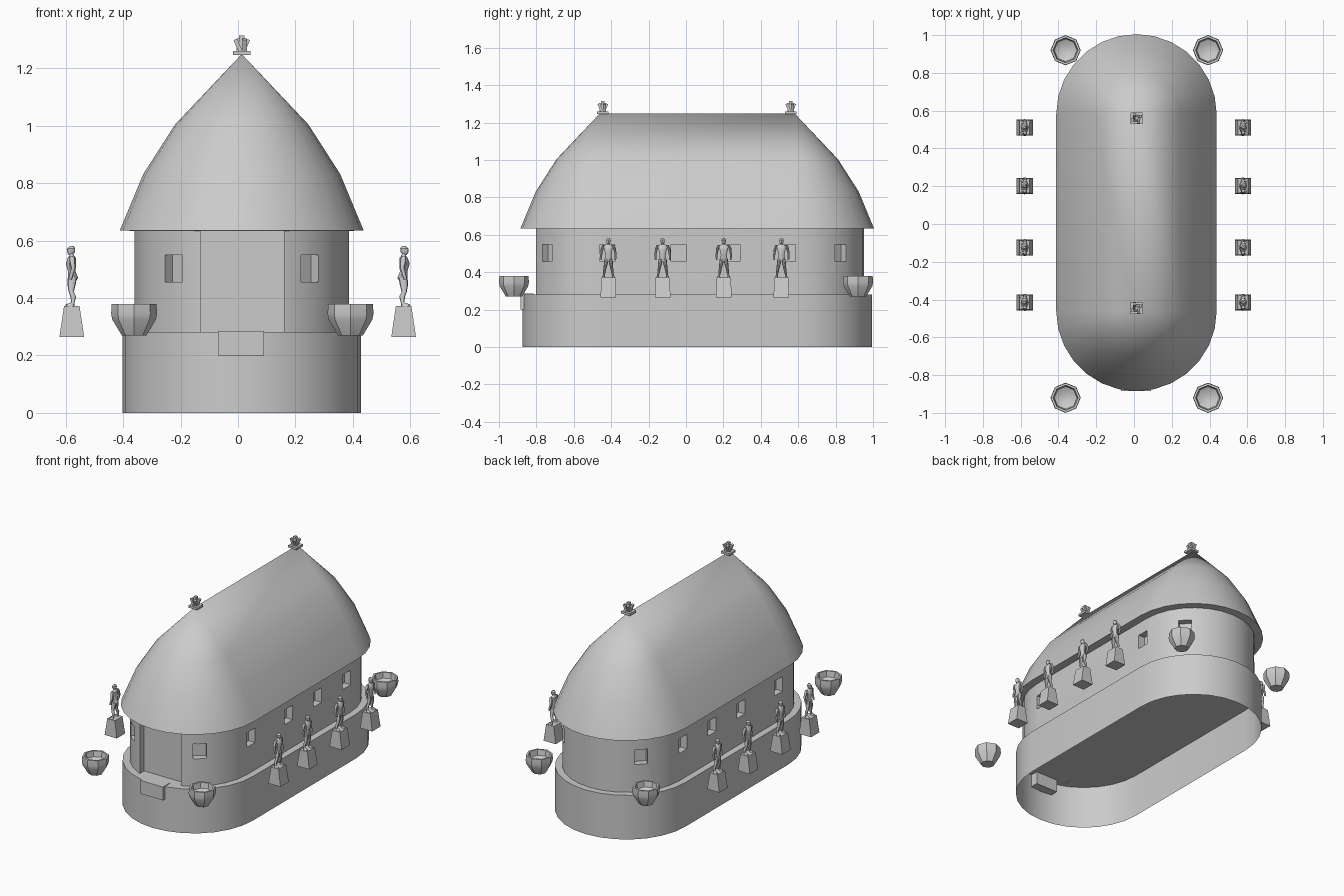
import bpy, bmesh, math
from mathutils import Matrix, Vector

if "Cube" in bpy.data.objects:
    bpy.data.objects.remove(bpy.data.objects["Cube"])

CX, Y0, Y1 = 0.013, -0.46, 0.58      # axis of the house and centres of its round ends


def finish(bm, name, smooth=True):
    bmesh.ops.remove_doubles(bm, verts=bm.verts, dist=1e-5)
    bmesh.ops.recalc_face_normals(bm, faces=bm.faces)
    me = bpy.data.meshes.new(name)
    bm.to_mesh(me)
    bm.free()
    ob = bpy.data.objects.new(name, me)
    bpy.context.collection.objects.link(ob)
    if smooth:
        shade(ob)
    return ob


def shade(ob, angle=35):
    bpy.ops.object.select_all(action='DESELECT')
    ob.select_set(True)
    bpy.context.view_layer.objects.active = ob
    bpy.ops.object.shade_smooth_by_angle(angle=math.radians(angle))


def bridge(bm, rings, cap_start=True, cap_end=True):
    rows = [[bm.verts.new(p) for p in r] for r in rings]
    n = len(rows[0])
    for a, b in zip(rows, rows[1:]):
        for i in range(n):
            bm.faces.new((a[i], a[(i + 1) % n], b[(i + 1) % n], b[i]))
    if cap_start:
        bm.faces.new(rows[0])
    if cap_end:
        bm.faces.new(rows[-1])


def stadium(r, z, n=14):
    """Long outline with a half circle at each end."""
    pts = []
    for yc, start in ((Y1, 0), (Y0, math.pi)):
        for i in range(n + 1):
            a = start + math.pi * i / n
            pts.append((CX + r * math.cos(a), yc + r * math.sin(a), z))
    return pts


def ellipse(x, y, z, rx, ry, n=10):
    return [(x + rx * math.cos(2 * math.pi * i / n),
             y + ry * math.sin(2 * math.pi * i / n), z) for i in range(n)]


def box(bm, loc, size, rot=0.0):
    m = Matrix.Translation(loc) @ Matrix.Rotation(rot, 4, 'Z') @ Matrix.Diagonal((*size, 1))
    bmesh.ops.create_cube(bm, size=1, matrix=m)


# Base: open underneath, closed by the floor on top
bm = bmesh.new()
bridge(bm, [stadium(0.415, 0), stadium(0.415, 0.282)], cap_start=False)
finish(bm, "base")

# Entrance step
bm = bmesh.new()
box(bm, (0.01, -0.85, 0.243), (0.16, 0.07, 0.085))
finish(bm, "step")

# Walls with a recessed doorway and windows
bm = bmesh.new()
bridge(bm, [stadium(0.373, 0.279), stadium(0.373, 0.637)])
walls = finish(bm, "walls", False)

bm = bmesh.new()
box(bm, (0.015, -0.86, 0.45), (0.29, 0.2, 0.6))
for side in (-1, 1):
    for y in (-0.42, -0.04, 0.25, 0.545):
        box(bm, (CX + side * 0.373, y, 0.503), (0.09, 0.08, 0.093))
    for yc, a in ((Y0, -50), (Y1, 42)):
        a = math.radians(a)
        box(bm, (CX + side * 0.373 * math.cos(a), yc + 0.373 * math.sin(a), 0.503),
            (0.09, 0.08, 0.093), side * a)
cutter = finish(bm, "opening_cutter", False)
mod = walls.modifiers.new("openings", 'BOOLEAN')
mod.object, mod.operation, mod.solver = cutter, 'DIFFERENCE', 'EXACT'
bpy.context.view_layer.objects.active = walls
bpy.ops.object.modifier_apply(modifier=mod.name)
bpy.data.objects.remove(cutter)
shade(walls)

# Roof: bulging thatch profile rising to a ridge
bm = bmesh.new()
profile = ((0.36, 0.634), (0.425, 0.635), (0.343, 0.832), (0.232, 1.005), (0.0, 1.25))
bridge(bm, [stadium(r, z) for r, z in profile], cap_end=False)
finish(bm, "roof")

# Ridge finials: small plate with a crown of prongs
for k, y in enumerate((-0.445, 0.56)):
    bm = bmesh.new()
    box(bm, (CX, y, 1.253), (0.062, 0.062, 0.014))
    box(bm, (CX, y, 1.285), (0.018, 0.018, 0.06))
    for i in range(4):
        d = i * math.pi / 2
        m = (Matrix.Translation((CX, y, 1.255)) @ Matrix.Rotation(d, 4, 'Z')
             @ Matrix.Translation((0.012, 0.01, 0.022)) @ Matrix.Rotation(0.4, 4, 'Y')
             @ Matrix.Diagonal((0.014, 0.016, 0.052, 1)))
        bmesh.ops.create_cube(bm, size=1, matrix=m)
    finish(bm, f"finial_{k}", False)

# Corner pots: eight-sided bowls
pot = ((0.043, 0.27), (0.076, 0.325), (0.08, 0.345), (0.078, 0.38),
       (0.066, 0.38), (0.06, 0.345), (0.03, 0.33))
for k, (x, y) in enumerate(((-0.362, -0.92), (0.392, -0.92), (-0.362, 0.92), (0.392, 0.92))):
    bm = bmesh.new()
    bridge(bm, [ellipse(x, y, z, r, r, 8) for r, z in pot])
    finish(bm, f"pot_{k}")


# Statue limbs as stacks of ellipses: x forward, y sideways, z, depth radius, width radius
torso = ((0.000, 0, 0.455, .011, .012), (-.004, 0, 0.470, .018, .021),
         (0.000, 0, 0.492, .013, .016), (0.003, 0, 0.520, .018, .023),
         (0.000, 0, 0.540, .014, .028), (0.000, 0, 0.548, .008, .014),
         (0.002, 0, 0.556, .007, .007))
head = ((0.004, 0, 0.550, .007, .006), (0.003, 0, 0.560, .014, .011),
        (0.002, 0, 0.573, .014, .012), (0.000, 0, 0.582, .006, .006))
leg = ((-.002, .010, 0.472, .016, .012), (0.001, .014, 0.445, .014, .011),
       (0.002, .018, 0.422, .009, .008), (-.005, .021, 0.405, .010, .008),
       (-.004, .024, 0.385, .006, .005), (0.006, .026, 0.378, .015, .007),
       (0.006, .026, 0.370, .016, .008))
arm = ((0.000, .026, 0.545, .009, .007), (-.002, .033, 0.528, .010, .008),
       (-.005, .037, 0.505, .007, .006), (0.000, .039, 0.487, .007, .006),
       (0.006, .037, 0.465, .006, .004))


def statue(name, x, y, facing):
    bm = bmesh.new()
    for limb, sides in ((torso, (1,)), (head, (1,)), (leg, (-1, 1)), (arm, (-1, 1))):
        for s in sides:
            bridge(bm, [ellipse(x + facing * px, y + s * py, z, rx, ry)
                        for px, py, z, rx, ry in limb])
    finish(bm, name + "_figure")
    # Tapered pedestal
    bm = bmesh.new()
    bridge(bm, [[(x + i * hx, y + j * hy, z) for i, j in ((-1, -1), (1, -1), (1, 1), (-1, 1))]
                for hx, hy, z in ((0.043, 0.042, 0.265), (0.027, 0.038, 0.372))])
    finish(bm, name + "_pedestal", False)


for k, y in enumerate((-0.415, -0.125, 0.202, 0.51)):
    statue(f"right_statue_{k}", 0.577, y, 1)
    statue(f"left_statue_{k}", -0.579, y, -1)
